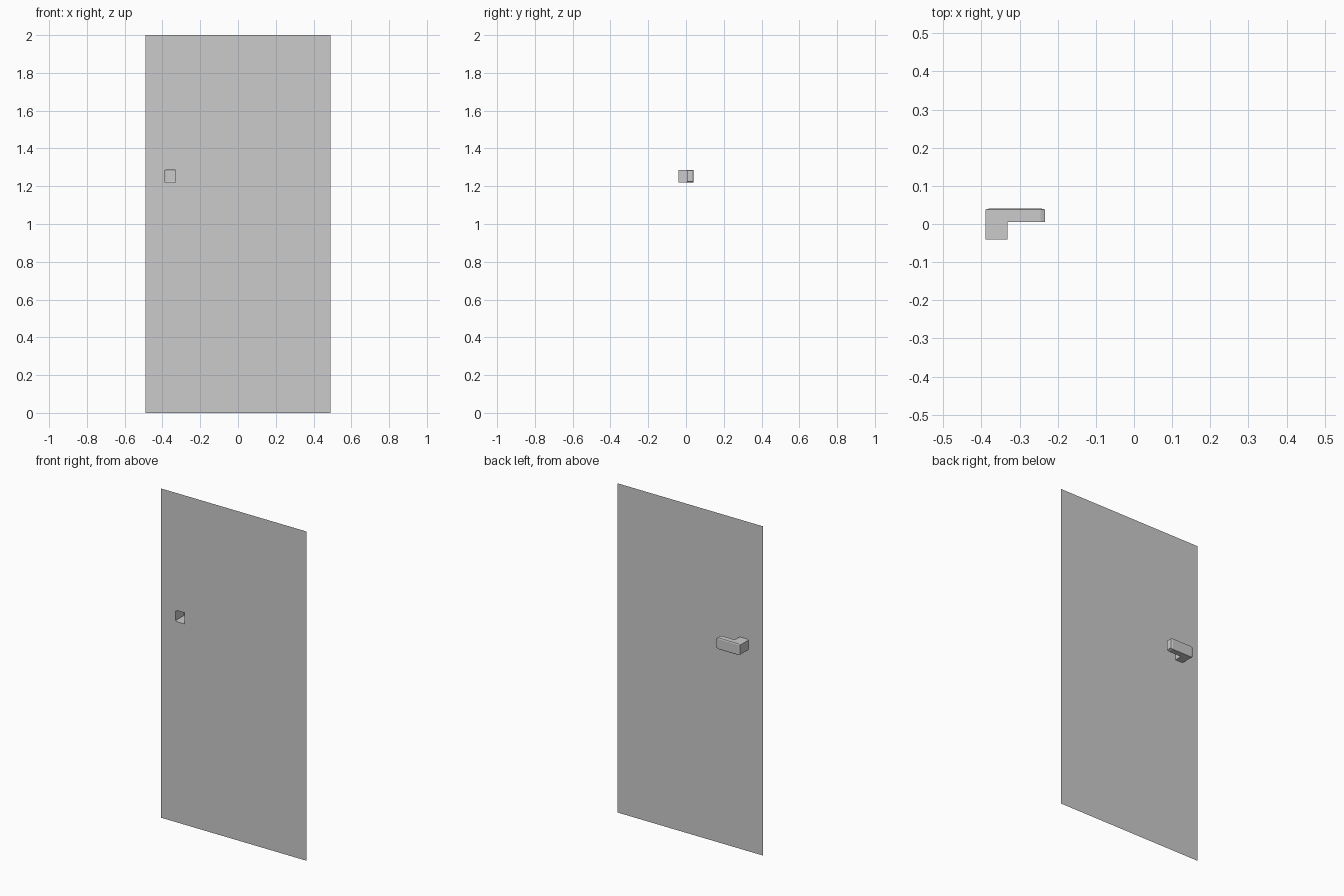
import bpy, bmesh

if "Cube" in bpy.data.objects:
    bpy.data.objects.remove(bpy.data.objects["Cube"])

Y_PANEL, Y_ARM, Y_RIM, Y_BACK = -0.041, 0.005, 0.038, 0.041
X0, X_NECK, X1 = -0.39, -0.332, -0.233      # handle left, neck right side, arm tip
Z0, Z1 = 1.219, 1.287
CX, CZ = 0.012, 0.005                       # chamfer sizes


def finish(bm, name):
    bmesh.ops.recalc_face_normals(bm, faces=bm.faces)
    me = bpy.data.meshes.new(name)
    bm.to_mesh(me)
    bm.free()
    ob = bpy.data.objects.new(name, me)
    bpy.context.collection.objects.link(ob)
    return ob


def ring(bm, pts, y):
    return [bm.verts.new((x, y, z)) for x, z in pts]


def bridge(bm, a, b, closed=True):
    n = len(a)
    for i in range(n if closed else n - 1):
        j = (i + 1) % n
        bm.faces.new((a[i], a[j], b[j], b[i]))


# neck outline: left corners chamfered, right side square
neck = [(X_NECK, Z1), (X0 + CX, Z1), (X0, Z1 - CZ),
        (X0, Z0 + CZ), (X0 + CX, Z0), (X_NECK, Z0)]
tip = [(X1 - CX, Z0), (X1, Z0 + CZ), (X1, Z1 - CZ), (X1 - CX, Z1)]

# door panel: thin sheet with an opening into the hollow handle
bm = bmesh.new()
loops = [ring(bm, [(-0.49, 0), (0.49, 0), (0.49, 2), (-0.49, 2)], Y_PANEL),
         ring(bm, neck, Y_PANEL)]
edges = [bm.edges.new((l[i], l[(i + 1) % len(l)])) for l in loops for i in range(len(l))]
bmesh.ops.triangle_fill(bm, use_beauty=True, use_dissolve=False, edges=edges,
                        normal=(0, -1, 0))
finish(bm, "door_panel")

# handle: hollow neck, sideways arm, chamfered back
bm = bmesh.new()
mouth = ring(bm, neck, Y_PANEL)
arm = ring(bm, neck + tip, Y_ARM)
rim = ring(bm, neck + tip, Y_RIM)
bridge(bm, mouth, arm[:6])                     # neck walls
bm.faces.new([arm[0]] + arm[5:])               # arm face towards the door
bridge(bm, arm, rim)                           # arm walls
xl, xr, zb, zt = X0 + CX, X1 - CX, Z0 + CZ, Z1 - CZ
back = ring(bm, [(X_NECK, zt), (xl, zt), (xl, zt), (xl, zb), (xl, zb),
                 (X_NECK, zb), (xr, zb), (xr, zb), (xr, zt), (xr, zt)], Y_BACK)
bridge(bm, rim, back)                          # back chamfer
bm.faces.new(back)                             # back face
bmesh.ops.remove_doubles(bm, verts=bm.verts, dist=1e-5)
finish(bm, "door_handle")
